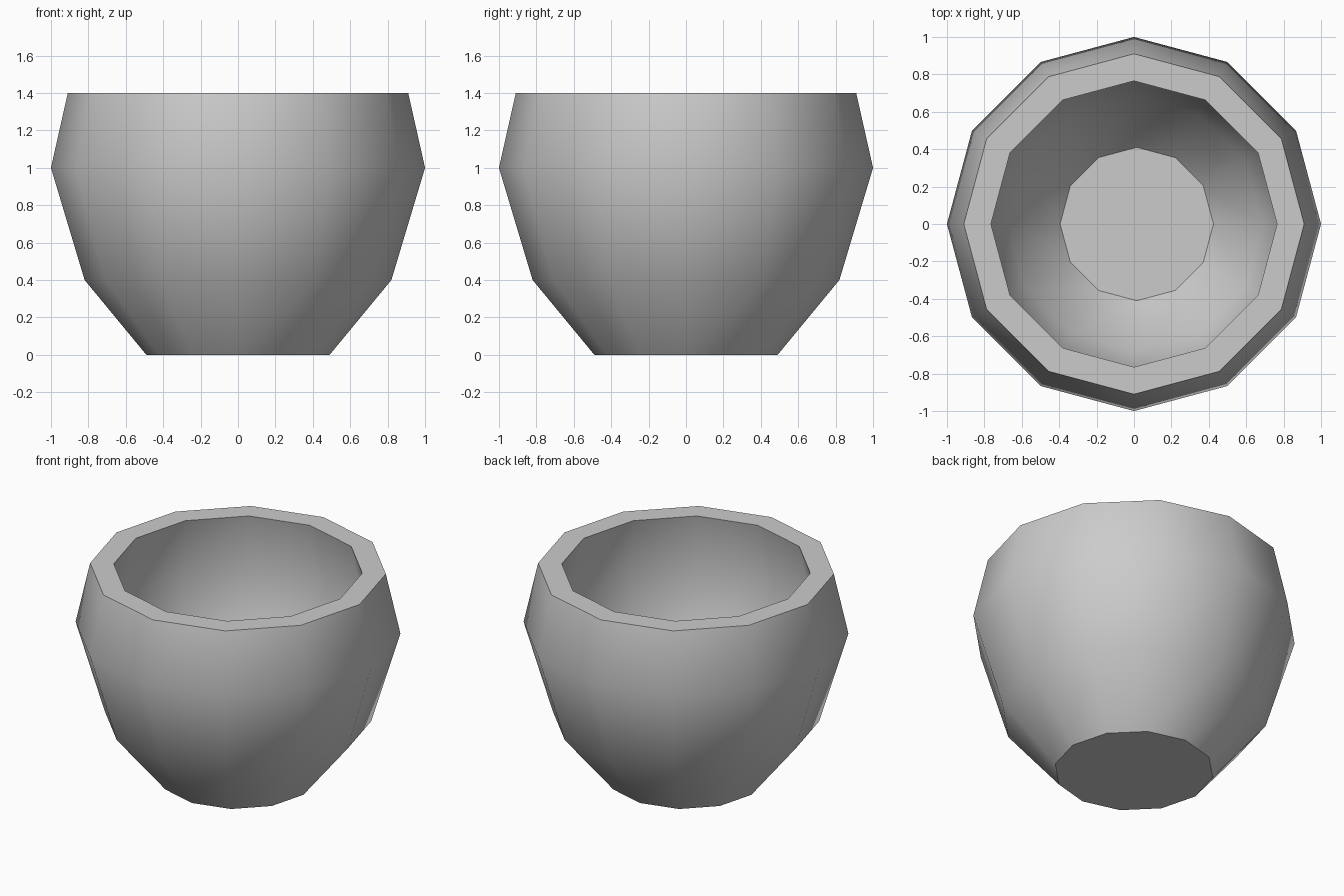
import bpy, bmesh, math

if "Cube" in bpy.data.objects:
    bpy.data.objects.remove(bpy.data.objects["Cube"])

SIDES = 12

# Profile rings (radius, height, x shift): outside upward, over the rim, inside downward
PROFILE = [
    (0.49, 0.0, 0), (0.82, 0.4, 0), (1.0, 1.0, 0), (0.91, 1.4, 0),
    (0.765, 1.4, 0), (0.845, 1.0, 0), (0.68, 0.47, 0.005), (0.41, 0.17, 0.015),
]

bm = bmesh.new()


def ring(r, z, dx):
    step = 2 * math.pi / SIDES
    return [bm.verts.new((dx + r * math.cos(i * step), r * math.sin(i * step), z))
            for i in range(SIDES)]


# Walls and rim
rings = [ring(*p) for p in PROFILE]
for a, b in zip(rings, rings[1:]):
    for i in range(SIDES):
        j = (i + 1) % SIDES
        bm.faces.new((a[i], a[j], b[j], b[i]))

# Base and inner floor
bm.faces.new(rings[0][::-1])
bm.faces.new(rings[-1])
bmesh.ops.recalc_face_normals(bm, faces=bm.faces[:])

mesh = bpy.data.meshes.new("bowl")
bm.to_mesh(mesh)
bm.free()
bowl = bpy.data.objects.new("bowl", mesh)
bpy.context.collection.objects.link(bowl)

# Smooth walls with crisp rim and base
bpy.context.view_layer.objects.active = bowl
bowl.select_set(True)
bpy.ops.object.shade_smooth_by_angle(angle=math.radians(40))
